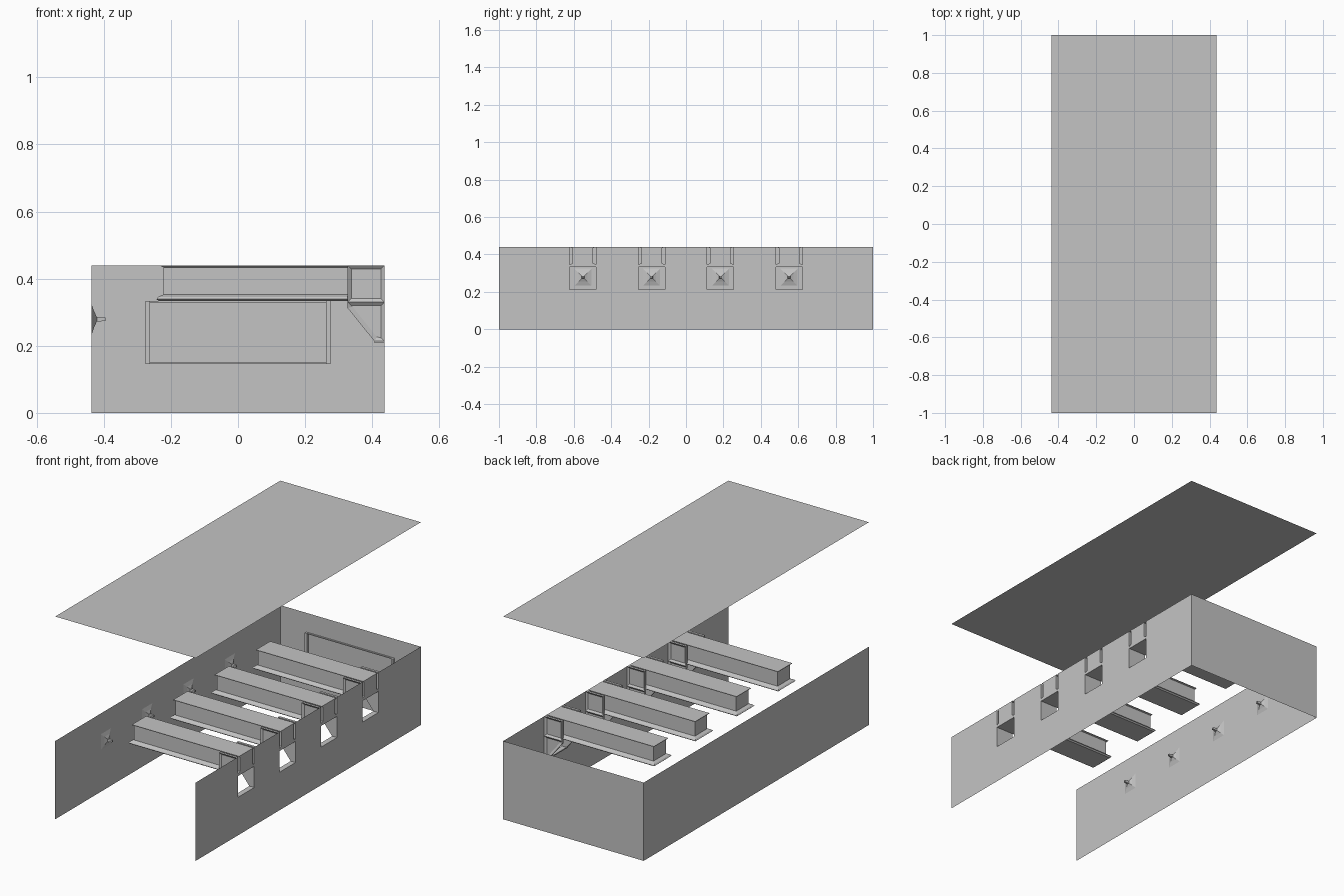
import bpy
import bmesh
from mathutils import Vector

cube = bpy.data.objects.get("Cube")
if cube:
    bpy.data.objects.remove(cube, do_unlink=True)

HALF_X, HALF_Y, WALL_TOP, ROOF_Z = 0.437, 1.0, 0.44, 1.14
BAYS = [-0.551, -0.184, 0.184, 0.551]

grey = bpy.data.materials.new("plain grey")
grey.use_nodes = True
colour = (0.55, 0.55, 0.55, 1)
grey.diffuse_color = colour
grey.node_tree.nodes["Principled BSDF"].inputs["Base Color"].default_value = colour


def finish(bm, name, closed=True):
    if closed:
        bmesh.ops.recalc_face_normals(bm, faces=bm.faces)
    mesh = bpy.data.meshes.new(name)
    bm.to_mesh(mesh)
    bm.free()
    mesh.materials.append(grey)
    obj = bpy.data.objects.new(name, mesh)
    bpy.context.collection.objects.link(obj)
    return obj


def sheet(name, points):
    bm = bmesh.new()
    bm.faces.new([bm.verts.new(p) for p in points])
    return finish(bm, name, closed=False)


def loft(name, rings):
    """Closed solid through a list of four-cornered rings."""
    bm = bmesh.new()
    loops = [[bm.verts.new(p) for p in ring] for ring in rings]
    for a, b in zip(loops, loops[1:]):
        for i in range(4):
            j = (i + 1) % 4
            bm.faces.new((a[i], a[j], b[j], b[i]))
    bm.faces.new(loops[0])
    bm.faces.new(loops[-1])
    return finish(bm, name)


def box(name, x0, x1, y0, y1, z0, z1):
    return loft(name, [[(x0, y0, z), (x1, y0, z), (x1, y1, z), (x0, y1, z)]
                       for z in (z0, z1)])


def recessed_plate(name, outline, y_inner, y_outer):
    """Upright plate in the xz plane with a sunken panel on its outer side."""
    bm = bmesh.new()
    inner = [bm.verts.new((x, y_inner, z)) for x, z in outline]
    outer = [bm.verts.new((x, y_outer, z)) for x, z in outline]
    n = len(outline)
    for i in range(n):
        j = (i + 1) % n
        bm.faces.new((inner[i], inner[j], outer[j], outer[i]))
    bm.faces.new(inner)
    panel = bm.faces.new(outer)
    bmesh.ops.recalc_face_normals(bm, faces=bm.faces)
    bmesh.ops.inset_region(bm, faces=[panel], thickness=0.015, depth=0)
    sink = Vector((0, y_inner - y_outer, 0)) * 0.6
    bmesh.ops.translate(bm, verts=panel.verts, vec=sink)
    return finish(bm, name)


# Roof sheet, left-open room walls
sheet("roof", [(-HALF_X, -HALF_Y, ROOF_Z), (HALF_X, -HALF_Y, ROOF_Z),
               (HALF_X, HALF_Y, ROOF_Z), (-HALF_X, HALF_Y, ROOF_Z)])
sheet("back_wall", [(HALF_X, HALF_Y, 0), (-HALF_X, HALF_Y, 0),
                    (-HALF_X, HALF_Y, WALL_TOP), (HALF_X, HALF_Y, WALL_TOP)])
sheet("plain_side_wall", [(-HALF_X, HALF_Y, 0), (-HALF_X, -HALF_Y, 0),
                          (-HALF_X, -HALF_Y, WALL_TOP), (-HALF_X, HALF_Y, WALL_TOP)])

# Side wall with a notch at each beam
NOTCH, SILL = 0.085, 0.208
outline = [(-HALF_Y, WALL_TOP), (-HALF_Y, 0), (HALF_Y, 0), (HALF_Y, WALL_TOP)]
for y in reversed(BAYS):
    outline += [(y + NOTCH, WALL_TOP), (y + NOTCH, SILL),
                (y - NOTCH, SILL), (y - NOTCH, WALL_TOP)]
sheet("notched_side_wall", [(HALF_X, y, z) for y, z in outline])

# Shallow frame on the inside of the back wall
for side in (-1, 1):
    edges = sorted((side * 0.262, side * 0.275))
    box("back_frame_post", *edges, 0.985, 0.999, 0.145, 0.333)
for z in (0.145, 0.328):
    box("back_frame_rail", -0.262, 0.262, 0.99, 0.999, z, z + 0.005)

# Beam: (height, flange overhang) up its section
section = [(0.333, 0.014), (0.339, 0.021), (0.346, 0.016), (0.353, 0),
           (0.434, 0), (0.437, 0.008), (WALL_TOP, 0.008)]
# Wall spike: (distance from wall, half width)
spike = [(0.001, 0.045), (0.008, 0.024), (0.016, 0.007), (0.042, 0.005)]
# Bracket outlines in xz
upper = [(0.327, 0.33), (HALF_X, 0.33), (HALF_X, WALL_TOP), (0.327, WALL_TOP)]
lower = [(0.327, 0.33), (0.327, 0.312), (0.407, 0.213), (HALF_X, 0.213), (HALF_X, 0.33)]

for y in BAYS:
    rings = []
    for z, out in section:
        w, x0 = 0.055 + out, -0.222 - out
        rings.append([(x0, y - w, z), (HALF_X, y - w, z),
                      (HALF_X, y + w, z), (x0, y + w, z)])
    loft("beam", rings)

    loft("wall_spike", [[(-HALF_X + d, y + a * r, 0.279 + b * r)
                         for a, b in ((-1, -1), (1, -1), (1, 1), (-1, 1))]
                        for d, r in spike])

    for side in (-1, 1):
        inner, outer = y + side * 0.071, y + side * NOTCH
        recessed_plate("bracket_upper_plate", upper, inner, outer)
        recessed_plate("bracket_lower_plate", lower, inner, outer)
    box("bracket_sill", 0.407, HALF_X, y - NOTCH, y + NOTCH, SILL, 0.214)
